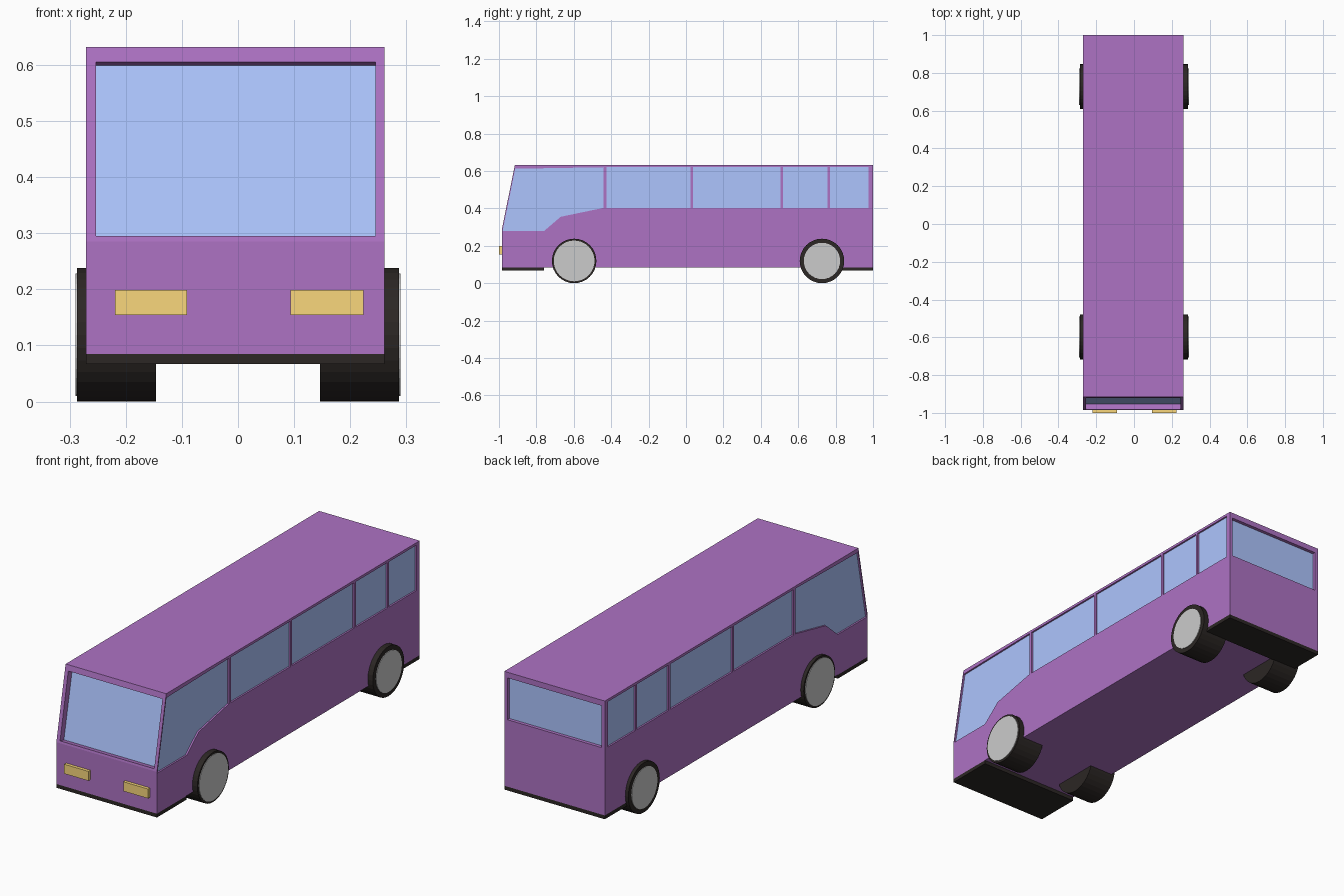
import bpy, bmesh, math
from mathutils import Matrix

if "Cube" in bpy.data.objects:
    bpy.data.objects.remove(bpy.data.objects["Cube"])


def material(name, rgb):
    m = bpy.data.materials.new(name)
    m.diffuse_color = (*rgb, 1)
    m.use_nodes = True
    m.node_tree.nodes["Principled BSDF"].inputs["Base Color"].default_value = m.diffuse_color
    return m


PAINT = material("purple_paint", (0.42, 0.17, 0.55))
GLASS = material("blue_glass", (0.42, 0.56, 1.0))
BLACK = material("black_rubber", (0.025, 0.02, 0.018))
AMBER = material("amber_lamp", (0.95, 0.68, 0.2))


def finish(name, bm, mat):
    bmesh.ops.recalc_face_normals(bm, faces=bm.faces)
    me = bpy.data.meshes.new(name)
    bm.to_mesh(me)
    bm.free()
    ob = bpy.data.objects.new(name, me)
    bpy.context.collection.objects.link(ob)
    if mat:
        me.materials.append(mat)
    return ob


def prism(name, pts, x0, x1, mat=None):
    """Side profile of (y, z) points stretched from x0 to x1."""
    bm = bmesh.new()
    face = bm.faces.new([bm.verts.new((x0, y, z)) for y, z in pts])
    ext = bmesh.ops.extrude_face_region(bm, geom=[face])
    verts = [v for v in ext["geom"] if isinstance(v, bmesh.types.BMVert)]
    bmesh.ops.translate(bm, verts=verts, vec=(x1 - x0, 0, 0))
    return finish(name, bm, mat)


def rect(y0, y1, z0, z1):
    return [(y0, z0), (y1, z0), (y1, z1), (y0, z1)]


def disc(name, x0, x1, y, z, r, mat=None):
    """Cylinder lying along x."""
    bm = bmesh.new()
    bmesh.ops.create_cone(bm, cap_ends=True, segments=32, radius1=r, radius2=r, depth=abs(x1 - x0),
                          matrix=Matrix.Translation(((x0 + x1) / 2, y, z)) @ Matrix.Rotation(math.pi / 2, 4, 'Y'))
    return finish(name, bm, mat)


def cut(target, cutter):
    mod = target.modifiers.new("window_cut", 'BOOLEAN')
    mod.operation, mod.solver, mod.object = 'DIFFERENCE', 'EXACT', cutter
    bpy.context.view_layer.objects.active = target
    bpy.ops.object.modifier_apply(modifier=mod.name)
    bpy.data.objects.remove(cutter, do_unlink=True)


# Body shell with a sloping front
XL, XR = -0.271, 0.261
FRONT, KINK, ROOF, FLOOR = -0.985, 0.285, 0.632, 0.085
SLOPE = 0.07 / (ROOF - KINK)


def front_y(z):
    return FRONT + (z - KINK) * SLOPE


body = prism("body", [(FRONT, FLOOR), (FRONT, KINK), (front_y(ROOF), ROOF), (1, ROOF), (1, FLOOR)], XL, XR, PAINT)

# Side windows, recessed on both sides
windows = [[(front_y(0.278) + 0.006, 0.278), (-0.76, 0.278), (-0.67, 0.355), (-0.44, 0.403),
            (-0.44, 0.62), (front_y(0.612) + 0.006, 0.612)]]
windows += [rect(a, b, 0.403, 0.62) for a, b in
            ((-0.426, 0.024), (0.037, 0.504), (0.518, 0.756), (0.769, 0.976))]
for side, x, s in (("left", XL, 1), ("right", XR, -1)):
    for i, pts in enumerate(windows):
        cut(body, prism("cutter", pts, x - s * 0.05, x + s * 0.012))
        prism(f"{side}_window_{i + 1}", pts, x + s * 0.008, x + s * 0.012, GLASS)

# Windscreen, recessed square to the sloping front
angle = math.atan(SLOPE)


def screen(d0, d1):
    def p(z, d):
        return (front_y(z) + d * math.cos(angle), z - d * math.sin(angle))
    return [p(0.295, d0), p(0.295, d1), p(0.605, d1), p(0.605, d0)]


cut(body, prism("cutter", screen(-0.05, 0.036), -0.253, 0.245))
prism("windscreen", screen(0.03, 0.036), -0.253, 0.245, GLASS)

# Rear window
cut(body, prism("cutter", rect(0.98, 1.05, 0.405, 0.605), -0.253, 0.245))
prism("rear_window", rect(0.98, 0.984, 0.405, 0.605), -0.253, 0.245, GLASS)

# Black skirts under the nose and tail
prism("front_skirt", rect(FRONT, -0.76, 0.067, FLOOR), XL, XR, BLACK)
prism("rear_skirt", rect(0.83, 1.0, 0.067, FLOOR), XL, XR, BLACK)

# Headlights
prism("left_headlight", rect(-1.0, -0.98, 0.154, 0.199), -0.219, -0.091, AMBER)
prism("right_headlight", rect(-1.0, -0.98, 0.154, 0.199), 0.094, 0.224, AMBER)

# Wheels with flat grey hub discs
for end, y, hub in (("front", -0.598, 0.109), ("rear", 0.727, 0.097)):
    for side, s in (("left", -1), ("right", 1)):
        disc(f"{end}_{side}_tyre", s * 0.146, s * 0.287, y, 0.119, 0.119, BLACK)
        disc(f"{end}_{side}_hub", s * 0.27, s * 0.29, y, 0.119, hub)
